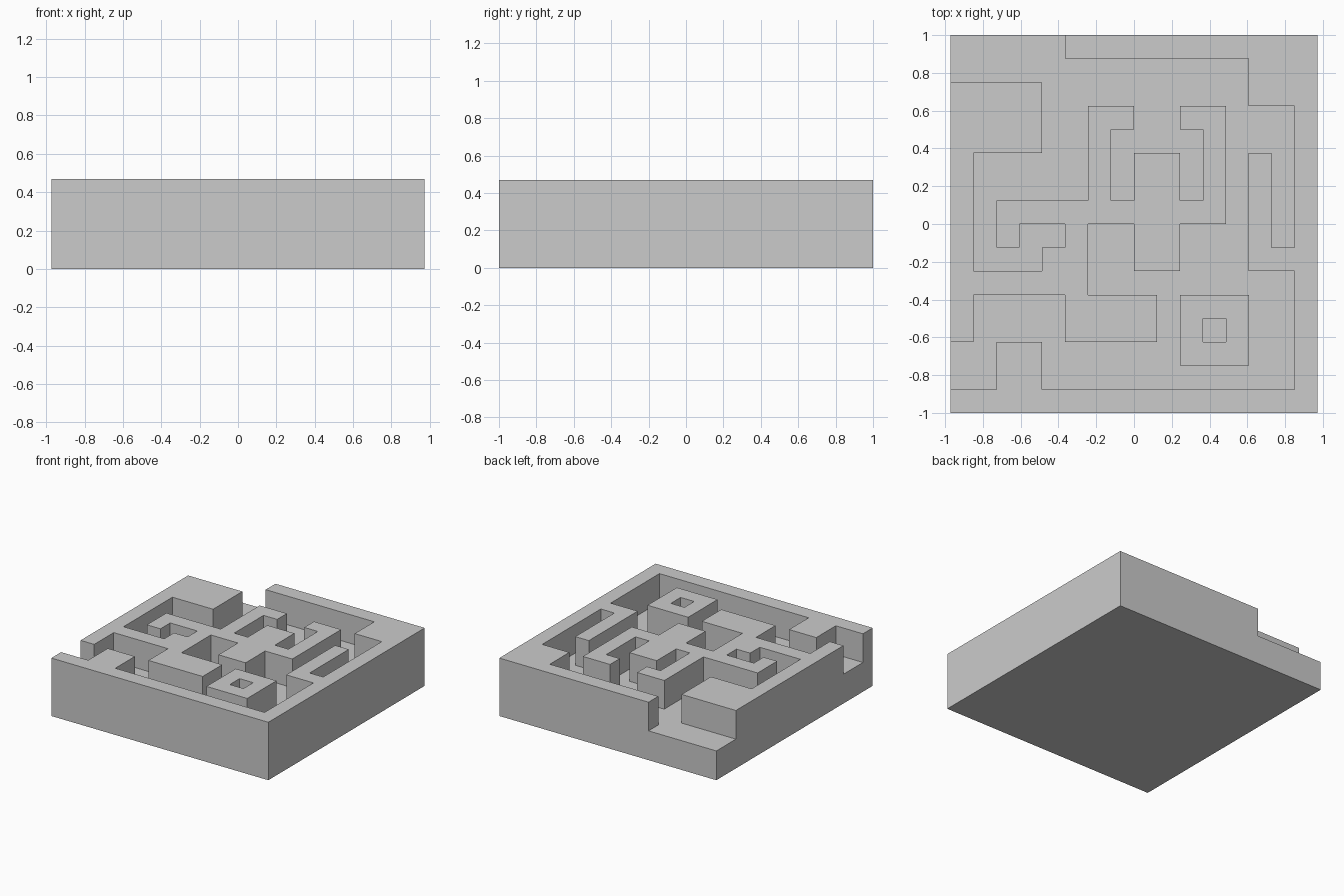
import bpy, bmesh

if "Cube" in bpy.data.objects:
    bpy.data.objects.remove(bpy.data.objects["Cube"])

# The maze sits on a 16 x 16 grid of cells
CX, CY = 0.1215, 0.125
TOP, FLOOR = 0.469, 0.237


def prism(name, outlines, z0, z1):
    """Fill grid outlines (inner ones become holes) and extrude from z0 to z1."""
    bm = bmesh.new()
    for pts in outlines:
        vs = [bm.verts.new(((x - 8) * CX, (y - 8) * CY, z0)) for x, y in pts]
        for a, b in zip(vs, vs[1:] + vs[:1]):
            bm.edges.new((a, b))
    bmesh.ops.triangle_fill(bm, edges=bm.edges[:], use_beauty=True, normal=(0, 0, 1))
    res = bmesh.ops.extrude_face_region(bm, geom=bm.faces[:], use_keep_orig=True)
    for v in res["geom"]:
        if isinstance(v, bmesh.types.BMVert):
            v.co.z = z1
    bmesh.ops.recalc_face_normals(bm, faces=bm.faces[:])
    me = bpy.data.meshes.new(name)
    bm.to_mesh(me)
    bm.free()
    ob = bpy.data.objects.new(name, me)
    bpy.context.collection.objects.link(ob)
    return ob


def rect(x0, y0, x1, y1):
    return [(x0, y0), (x1, y0), (x1, y1), (x0, y1)]


def right_angle_path(x, y, stops):
    """Turn alternating y, x stops into a right-angled outline."""
    pts = [(x, y)]
    for i, s in enumerate(stops):
        x, y = (x, s) if i % 2 == 0 else (s, y)
        pts.append((x, y))
    return pts


# Solid block
block = prism("maze_block", [rect(0, 0, 16, 16)], 0, TOP)

# Winding channel: along the outer wall, then back along the inner walls
outer_wall = [15, 13, 13, 15, 7, 14, 11, 13, 6, 15, 1, 4, 3, 2, 1, -1]
inner_walls = [3, 1, 5, 5, 3, 9, 5, 6, 8, 8, 6, 10, 8, 12, 13, 10, 12, 11,
               9, 10, 11, 8, 9, 7, 12, 8, 13, 6, 9, 2, 7, 3, 8, 5, 7, 4,
               6, 1, 11, 4, 14, -1, 17]
channel = right_angle_path(5, 17, outer_wall + inner_walls)
island = rect(10, 2, 13, 5)
cutters = [
    prism("channel_cutter", [channel, island], FLOOR, TOP + 0.2),
    prism("island_pit_cutter", [rect(11, 3, 12, 4)], FLOOR, TOP + 0.2),
]

# Carve the channel and the island's pit out of the block
for c in cutters:
    c.hide_render = True
    c.hide_set(True)
    m = block.modifiers.new(c.name, 'BOOLEAN')
    m.operation = 'DIFFERENCE'
    m.solver = 'EXACT'
    m.object = c
